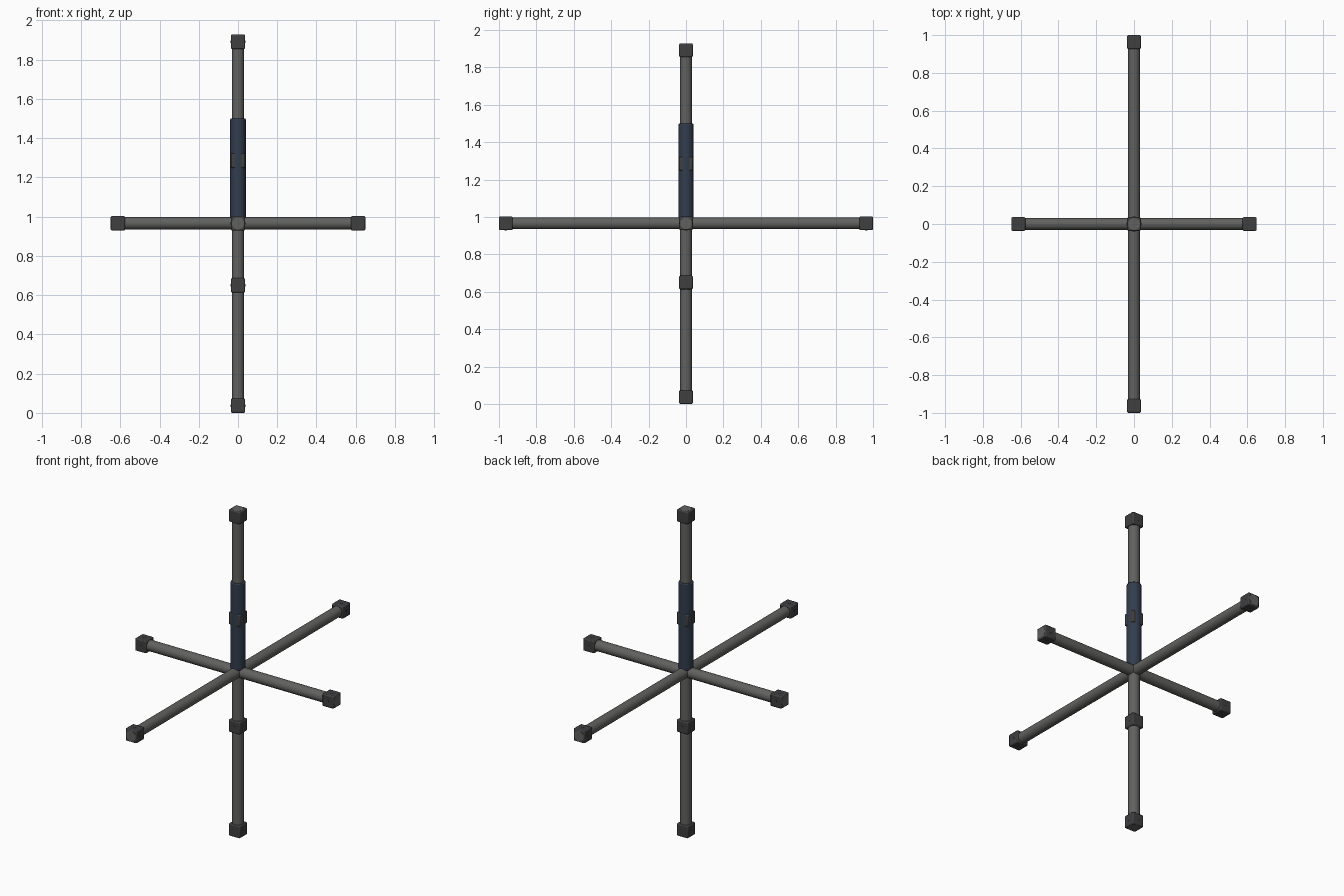
import bpy
from math import pi, radians
from mathutils import Vector

if "Cube" in bpy.data.objects:
    bpy.data.objects.remove(bpy.data.objects["Cube"])

HUB = 0.966      # height of the crossing
HALF = 0.0365    # half size of a connector block


def material(name, rgb):
    m = bpy.data.materials.new(name)
    m.diffuse_color = (*rgb, 1)
    m.use_nodes = True
    m.node_tree.nodes["Principled BSDF"].inputs["Base Color"].default_value = m.diffuse_color
    return m


TUBE = material("tube_grey", (0.12, 0.12, 0.115))
BLOCK = material("block_dark", (0.05, 0.05, 0.053))
GRIP = material("sleeve_navy", (0.032, 0.046, 0.075))


def finish(name, mat, bevel, segments=2):
    o = bpy.context.object
    o.name = name
    o.data.materials.append(mat)
    if bevel:
        bpy.ops.object.transform_apply(location=False, rotation=False, scale=True)
        b = o.modifiers.new("bevel", 'BEVEL')
        b.width, b.segments = bevel, segments
        b.limit_method, b.angle_limit = 'ANGLE', radians(40)
    bpy.ops.object.shade_smooth_by_angle(angle=radians(35))
    return o


def rod(name, a, b, radius, mat, bevel=0.0, sides=32):
    a, b = Vector(a), Vector(b)
    rot = (b - a).to_track_quat('Z', 'Y').to_euler()
    bpy.ops.mesh.primitive_cylinder_add(vertices=sides, radius=radius,
                                        depth=(b - a).length,
                                        location=(a + b) / 2, rotation=rot)
    return finish(name, mat, bevel)


def block(name, centre, axis):
    # softened cube with a small screw on each side face
    c = Vector(centre)
    bpy.ops.mesh.primitive_cube_add(size=2 * HALF, location=c)
    finish(name, BLOCK, 0.006)
    for k in range(3):
        if k == axis:
            continue
        for s in (-1, 1):
            d = Vector((0, 0, 0))
            d[k] = s
            rod(name + "_screw", c + d * (HALF - 0.004), c + d * (HALF + 0.001),
                0.007, BLOCK, sides=12)


# Tubes
rod("side_tube", (-0.649, 0, HUB), (0.649, 0, HUB), 0.031, TUBE)
rod("long_tube", (0, -1, HUB), (0, 1, HUB), 0.031, TUBE)
rod("upright_tube", (0, 0, 0), (0, 0, 1.928), 0.031, TUBE)

# Sleeve around the upper part of the upright
rod("sleeve", (0, 0, 0.985), (0, 0, 1.5), 0.0395, GRIP, bevel=0.005)

# Connector blocks at the tube ends and along the upright
for s in (-1, 1):
    block("side_block", (s * 0.612, 0, HUB), 0)
    block("long_block", (0, s * 0.963, HUB), 1)
for z in (0.037, 0.65, 1.285, 1.891):
    block("upright_block", (0, 0, z), 2)
